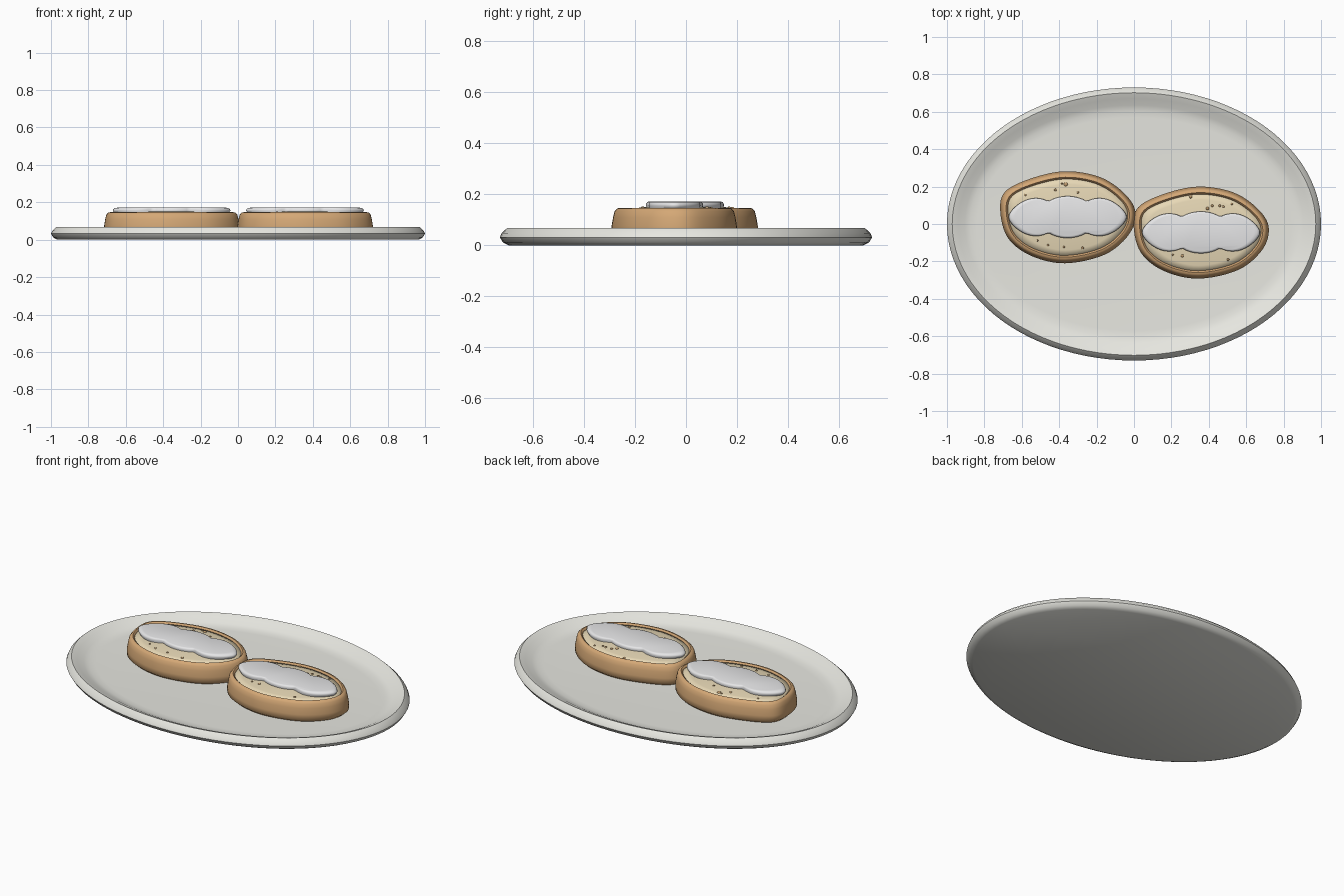
import bpy, bmesh, math
from mathutils import Vector

if "Cube" in bpy.data.objects:
    bpy.data.objects.remove(bpy.data.objects["Cube"])


def material(name, r, g, b):
    m = bpy.data.materials.new(name)
    m.diffuse_color = (r, g, b, 1)
    m.use_nodes = True
    m.node_tree.nodes["Principled BSDF"].inputs["Base Color"].default_value = m.diffuse_color
    return m


GLAZE = material("plate glaze", 0.80, 0.80, 0.75)
CRUST = material("golden crust", 0.66, 0.39, 0.18)
CRUMB = material("cream crumb", 0.84, 0.72, 0.49)
PORE = material("toasted pore", 0.52, 0.33, 0.16)
WHITE = material("soft white", 0.90, 0.90, 0.91)


def loft(name, rings, mat, loc=(0, 0, 0), angle=40, close_loop=False):
    """Skin a list of equal-length rings; cap both ends or join them up."""
    bm = bmesh.new()
    loops = [[bm.verts.new(p) for p in ring] for ring in rings]
    n = len(loops[0])
    pairs = list(zip(loops, loops[1:]))
    if close_loop:
        pairs.append((loops[-1], loops[0]))
    else:
        bm.faces.new(loops[0])
        bm.faces.new(loops[-1])
    for a, b in pairs:
        for i in range(n):
            j = (i + 1) % n
            bm.faces.new((a[i], a[j], b[j], b[i]))
    bmesh.ops.recalc_face_normals(bm, faces=bm.faces)
    me = bpy.data.meshes.new(name)
    bm.to_mesh(me)
    bm.free()
    ob = bpy.data.objects.new(name, me)
    bpy.context.collection.objects.link(ob)
    ob.location = loc
    me.materials.append(mat)
    bpy.ops.object.select_all(action='DESELECT')
    ob.select_set(True)
    bpy.context.view_layer.objects.active = ob
    bpy.ops.object.shade_smooth_by_angle(angle=math.radians(angle))
    return ob


def ellipse(rx, ry, z, n=96):
    return [(rx * math.cos(2 * math.pi * i / n), ry * math.sin(2 * math.pi * i / n), z)
            for i in range(n)]


def smooth_loop(pts, steps=6):
    """Closed Catmull-Rom curve through the points."""
    out, n = [], len(pts)
    for i in range(n):
        a, b, c, d = (Vector(pts[(i + k) % n]) for k in (-1, 0, 1, 2))
        for s in range(steps):
            t = s / steps
            out.append(0.5 * (2 * b + (c - a) * t + (2 * a - 5 * b + 4 * c - d) * t * t
                              + (3 * b - a - 3 * c + d) * t ** 3))
    return out


def scaled(outline, sx, sy, z):
    return [(p[0] * sx, p[1] * sy, z) for p in outline]


# Oval plate: inset from the outer edge, and height
plate_profile = [(0.035, 0.0), (0.012, 0.012), (0.0, 0.032), (0.007, 0.048),
                 (0.028, 0.068), (0.06, 0.056), (0.095, 0.038), (0.125, 0.03), (0.16, 0.028)]
loft("plate", [ellipse(1 - d, 0.73 - d, z) for d, z in plate_profile], GLAZE, angle=50)

# Irregular loaf outline shared by both slices
BREAD = smooth_loop([(-0.36, 0.03), (-0.335, 0.135), (-0.2, 0.205), (-0.015, 0.245),
                     (0.17, 0.215), (0.30, 0.13), (0.362, 0.03), (0.33, -0.09),
                     (0.2, -0.20), (-0.015, -0.247), (-0.2, -0.205), (-0.32, -0.11)])

# Crust wall: inset from the outline, and height
crust_profile = [(0.02, 0.027), (0.0, 0.045), (0.0, 0.075), (0.006, 0.11), (0.012, 0.134),
                 (0.022, 0.145), (0.032, 0.147), (0.042, 0.138), (0.042, 0.027)]


def topping_outline(n=120):
    """Three joined lobes with a pinch between each."""
    pts = []
    for i in range(n):
        a = 2 * math.pi * i / n
        x = 0.315 * math.cos(a)
        end = max(0.0, 1 - abs(x / 0.315) ** 3.2) ** 0.5
        lobe = 0.083 + 0.029 * abs(math.cos(math.pi * x / 0.205)) ** 0.7
        pts.append((x, math.copysign(end * lobe, math.sin(a))))
    return pts


def crumb_height(x, y):
    r2 = (x / 0.322) ** 2 + (y / 0.207) ** 2
    return 0.156 - 0.018 * r2


def open_slice(side, cx, cy, pores):
    loc = (cx, cy, 0)
    # Crust ring
    loft(side + "_crust", [scaled(BREAD, 1 - d / 0.36, 1 - d / 0.245, z)
                           for d, z in crust_profile], CRUST, loc, 50, True)
    # Slightly domed crumb whose rim rolls over smoothly
    rings = [scaled(BREAD, 0.89, 0.84, 0.03), scaled(BREAD, 0.89, 0.84, 0.122)]
    for s in (1.0, 0.85, 0.65, 0.4, 0.15):
        rings.append(scaled(BREAD, 0.89 * s, 0.84 * s, 0.156 - 0.018 * s * s))
    loft(side + "_crumb", rings, CRUMB, loc, 100)
    # Lobed white topping with a rounded edge
    topping = topping_outline()
    loft(side + "_topping", [scaled(topping, s, s, z) for s, z in
                             ((0.97, 0.143), (1.0, 0.156), (0.99, 0.164), (0.955, 0.170),
                              (0.90, 0.172))], WHITE, loc, 60)
    # Small pores on the crumb
    for i, (x, y, r) in enumerate(pores):
        z = crumb_height(x, y)
        loft(f"{side}_pore_{i + 1}", [ellipse(r * k, r * k, z + dz, 12) for k, dz in
                                      ((1.0, -0.006), (1.0, 0.001), (0.6, 0.004))],
             PORE, (cx + x, cy + y, 0), 60)


open_slice("left", -0.355, 0.037,
           [(-0.01, 0.175, 0.011), (-0.065, 0.145, 0.007), (-0.225, 0.118, 0.006),
            (0.055, 0.132, 0.006), (-0.03, 0.18, 0.005), (-0.105, -0.15, 0.006),
            (-0.02, -0.16, 0.006), (0.08, -0.165, 0.007), (-0.16, -0.125, 0.005)])
open_slice("right", 0.358, -0.045,
           [(-0.055, 0.19, 0.008), (0.035, 0.128, 0.008), (0.06, 0.142, 0.007),
            (0.10, 0.142, 0.007), (0.165, 0.152, 0.006), (0.12, 0.138, 0.006),
            (-0.10, -0.125, 0.008), (0.145, -0.145, 0.007), (-0.15, -0.12, 0.005)])
